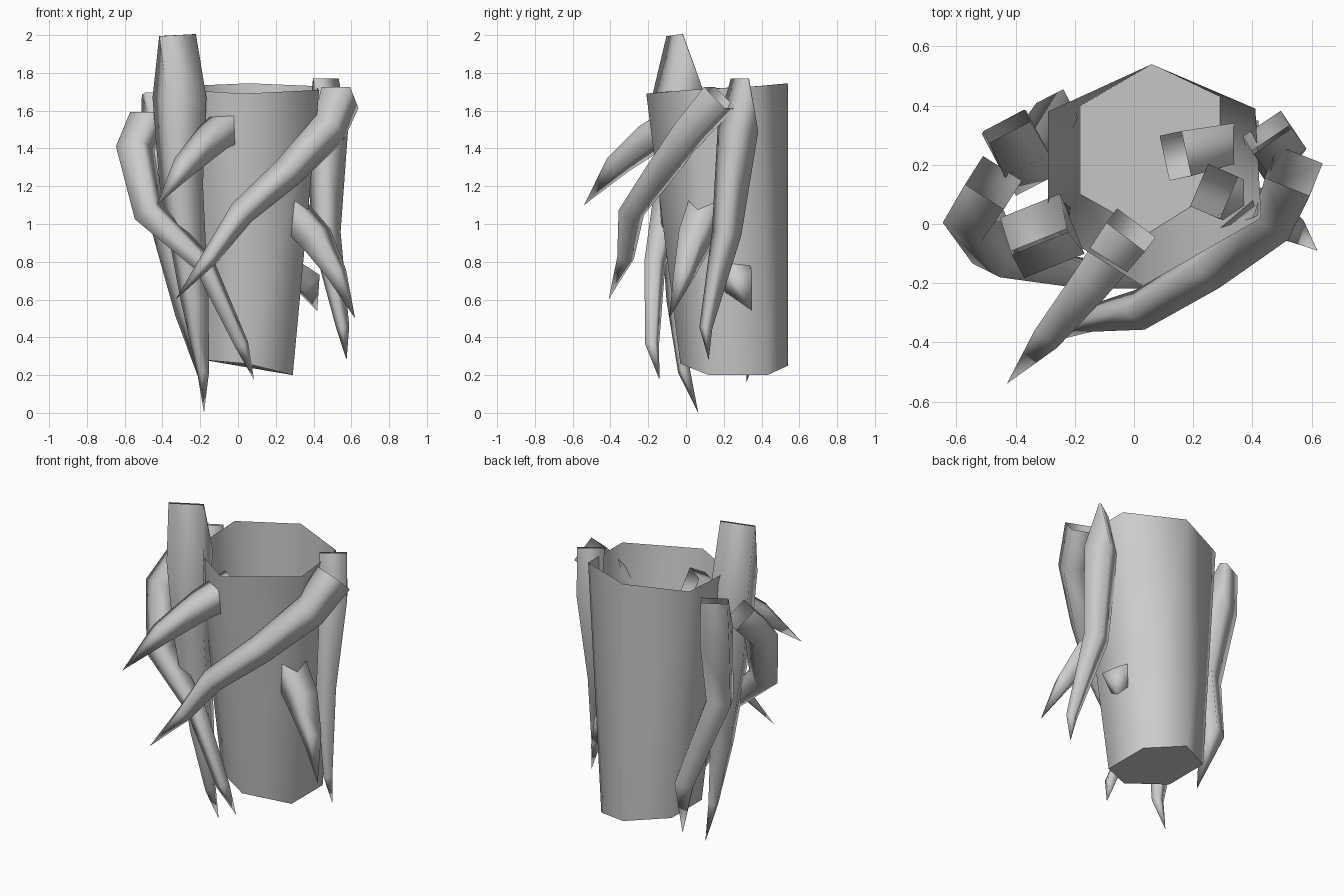
import bpy
from math import radians, cos, sin
from mathutils import Vector


def make(name, verts, faces, angle=None):
    me = bpy.data.meshes.new(name)
    me.from_pydata(verts, [], faces)
    me.update()
    ob = bpy.data.objects.new(name, me)
    bpy.context.collection.objects.link(ob)
    bpy.ops.object.select_all(action='DESELECT')
    ob.select_set(True)
    bpy.context.view_layer.objects.active = ob
    if angle:
        bpy.ops.object.shade_smooth_by_angle(angle=radians(angle))
    else:
        bpy.ops.object.shade_smooth()
    return ob


def root(name, path, flat=1.0, twist=28):
    """Four-sided tapering root: open at the start, pointed at the end."""
    pts = [Vector(p[:3]) for p in path]
    t = (pts[1] - pts[0]).normalized()
    if abs(t.z) > 0.8:
        u = Vector((cos(radians(twist)), sin(radians(twist)), 0))
    else:
        u = t.cross(Vector((0, 0, 1)))
    verts, faces = [], []
    n = len(pts)
    for i in range(n - 1):
        t = (pts[i + 1] - pts[max(i - 1, 0)]).normalized()
        u = (u - t * u.dot(t)).normalized()
        v = t.cross(u)
        h = path[i][3] * 0.707
        k = flat if i == 0 else 1.0
        for a, b in ((1, 1), (1, -1), (-1, -1), (-1, 1)):
            verts.append(pts[i] + u * h * a + v * h * b * k)
    tip = len(verts)
    verts.append(pts[-1])
    for i in range(n - 1):
        for j in range(4):
            a, b = i * 4 + j, i * 4 + (j + 1) % 4
            if i < n - 2:
                faces.append((a, b, b + 4, a + 4))
            else:
                faces.append((a, b, tip))
    return make(name, verts, faces)


# Hollow six-sided trunk, open on top
bottom = [(0.05, -0.03, 0.26), (0.29, 0.12, 0.2), (0.29, 0.43, 0.2),
          (0.06, 0.54, 0.25), (-0.18, 0.40, 0.28), (-0.18, 0.10, 0.28)]
top = [(0.03, -0.21, 1.69), (0.43, 0.02, 1.71), (0.41, 0.39, 1.73),
       (0.06, 0.54, 1.745), (-0.29, 0.38, 1.73), (-0.29, -0.01, 1.71)]
sides = [(i, (i + 1) % 6, (i + 1) % 6 + 6, i + 6) for i in range(6)]
make("trunk", bottom + top, [tuple(reversed(range(6)))] + sides, 70)

# Long hanging roots on the left side
root("front_left_root", [(-0.32, -0.06, 2.0, 0.145), (-0.31, -0.04, 1.67, 0.155),
                         (-0.30, -0.03, 1.2, 0.125), (-0.23, -0.03, 0.6, 0.08),
                         (-0.185, -0.01, 0.22, 0.035), (-0.18, 0.065, 0.0)], 0.06, 22)
root("left_winding_root", [(-0.475, 0.14, 1.54, 0.11), (-0.545, 0.03, 1.4, 0.105),
                           (-0.47, -0.10, 1.06, 0.09), (-0.18, -0.165, 0.79, 0.06),
                           (0.02, -0.18, 0.36, 0.04), (0.085, -0.14, 0.175)])
root("back_left_root", [(-0.43, 0.33, 1.69, 0.11), (-0.40, 0.27, 1.45, 0.12),
                        (-0.37, 0.19, 1.0, 0.10), (-0.26, 0.385, 0.52, 0.075),
                        (-0.2, 0.32, 0.16)], 0.3)

# Long roots on the right side
root("right_hanging_root", [(0.465, 0.285, 1.77, 0.11), (0.475, 0.275, 1.5, 0.11),
                            (0.465, 0.215, 0.95, 0.08), (0.555, 0.105, 0.45, 0.035),
                            (0.575, 0.12, 0.28)], 0.08, 34)
root("right_winding_root", [(0.54, 0.18, 1.67, 0.115), (0.48, 0.03, 1.5, 0.10),
                            (0.26, -0.14, 1.27, 0.085), (0.02, -0.29, 1.06, 0.07),
                            (-0.15, -0.32, 0.82, 0.045), (-0.33, -0.41, 0.6)])

# Short thorns growing out through the trunk wall
root("front_thorn", [(-0.01, -0.02, 1.54, 0.115), (-0.13, -0.18, 1.46, 0.095),
                     (-0.28, -0.365, 1.31, 0.068), (-0.43, -0.54, 1.1)])
root("lower_right_thorn", [(0.27, 0.11, 1.08, 0.11), (0.41, 0.05, 0.93, 0.10),
                           (0.52, -0.01, 0.74, 0.06), (0.62, -0.09, 0.5)])
root("right_stub", [(0.14, 0.23, 0.82, 0.11), (0.37, 0.28, 0.69, 0.09),
                    (0.42, 0.35, 0.54)])
